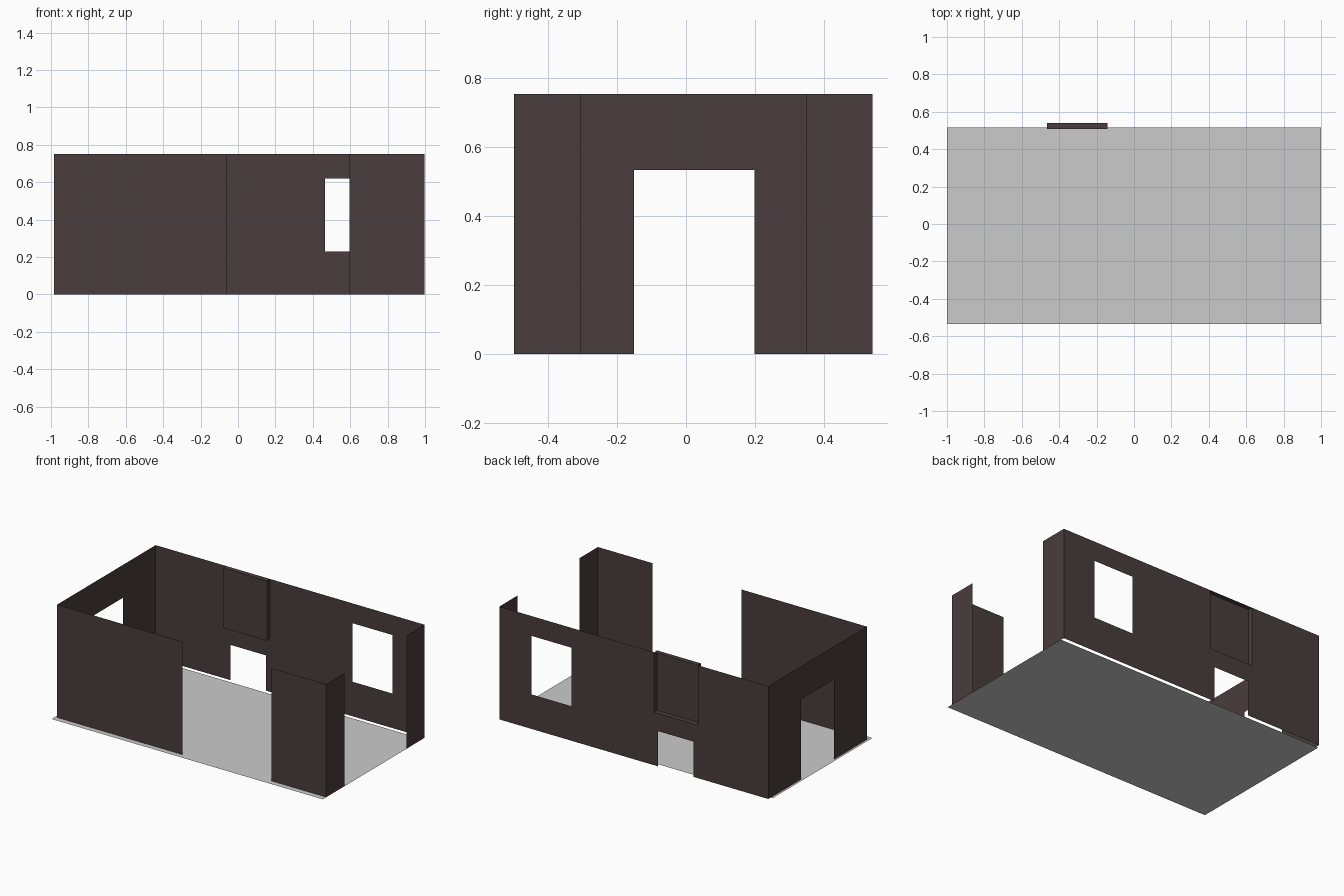
import bpy, bmesh

if "Cube" in bpy.data.objects:
    bpy.data.objects.remove(bpy.data.objects["Cube"])

H = 0.752                                   # wall height
X0, X1 = -0.985, 0.998                      # left and right wall planes
Y0, Y1 = -0.498, 0.54                       # front and back wall planes


def material(name, rgb):
    m = bpy.data.materials.new(name)
    m.diffuse_color = (*rgb, 1)
    m.use_nodes = True
    m.node_tree.nodes["Principled BSDF"].inputs["Base Color"].default_value = m.diffuse_color
    return m


wall_mat = material("dark brown wall", (0.068, 0.047, 0.046))
floor_mat = material("light grey floor", (0.60, 0.60, 0.60))


def finish(name, bm, mat):
    bmesh.ops.remove_doubles(bm, verts=bm.verts, dist=1e-5)
    mesh = bpy.data.meshes.new(name)
    bm.to_mesh(mesh)
    bm.free()
    mesh.materials.append(mat)
    obj = bpy.data.objects.new(name, mesh)
    bpy.context.collection.objects.link(obj)
    return obj


def sheet(name, place, u0, u1, holes=(), flip=False, v0=0.0, v1=H, mat=wall_mat):
    """Flat panel split into cells along the hole edges, leaving the holes out.
    place(u, v) maps panel coordinates to 3D; holes are (u0, u1, v0, v1)."""
    us = sorted({u0, u1, *[h[0] for h in holes], *[h[1] for h in holes]})
    vs = sorted({v0, v1, *[h[2] for h in holes], *[h[3] for h in holes]})
    bm = bmesh.new()
    for a, b in zip(us, us[1:]):
        for c, d in zip(vs, vs[1:]):
            mu, mv = (a + b) / 2, (c + d) / 2
            if any(h[0] < mu < h[1] and h[2] < mv < h[3] for h in holes):
                continue
            pts = [(a, c), (b, c), (b, d), (a, d)]
            if flip:
                pts.reverse()
            bm.faces.new([bm.verts.new(place(*p)) for p in pts])
    bmesh.ops.remove_doubles(bm, verts=bm.verts, dist=1e-5)
    # merge the cells back into clean flat panels
    bmesh.ops.dissolve_limit(bm, angle_limit=0.01, verts=bm.verts, edges=bm.edges)
    return finish(name, bm, mat)


def along_x(y):
    return lambda u, v: (u, y, v)


def along_y(x):
    return lambda u, v: (x, u, v)


# Floor plate
sheet("floor", lambda u, v: (u, v, 0), -1, 1, v0=-0.535, v1=0.515, mat=floor_mat)

# Front walls either side of the wide opening
sheet("front_wall_left", along_x(Y0), X0, -0.06)
sheet("front_wall_right", along_x(Y0), 0.595, X1)

# Right end: two short return walls
sheet("right_return_front", along_y(X1), Y0, -0.305)
sheet("right_return_back", along_y(X1), 0.347, Y1)

# Left wall with doorway
sheet("left_wall", along_y(X0), Y0, Y1, [(-0.15, 0.198, 0, 0.533)], flip=True)

# Back wall with window, low opening and niche cut-out
NX0, NX1, NZ, NY = -0.465, -0.143, 0.353, 0.507
sheet("back_wall", along_x(Y1), X0, X1,
      [(0.465, 0.76, 0.23, 0.62), (-0.432, -0.173, 0, 0.235), (NX0, NX1, NZ, H)],
      flip=True)

# Niche: shallow box pushed inward, open at the outer side
bm = bmesh.new()
bmesh.ops.create_cube(bm, size=1)
for v in bm.verts:
    v.co = (NX1 if v.co.x > 0 else NX0, Y1 if v.co.y > 0 else NY, H if v.co.z > 0 else NZ)
bm.normal_update()
bmesh.ops.delete(bm, geom=[f for f in bm.faces if f.normal.y > 0.5], context='FACES_ONLY')
finish("back_wall_niche", bm, wall_mat)
